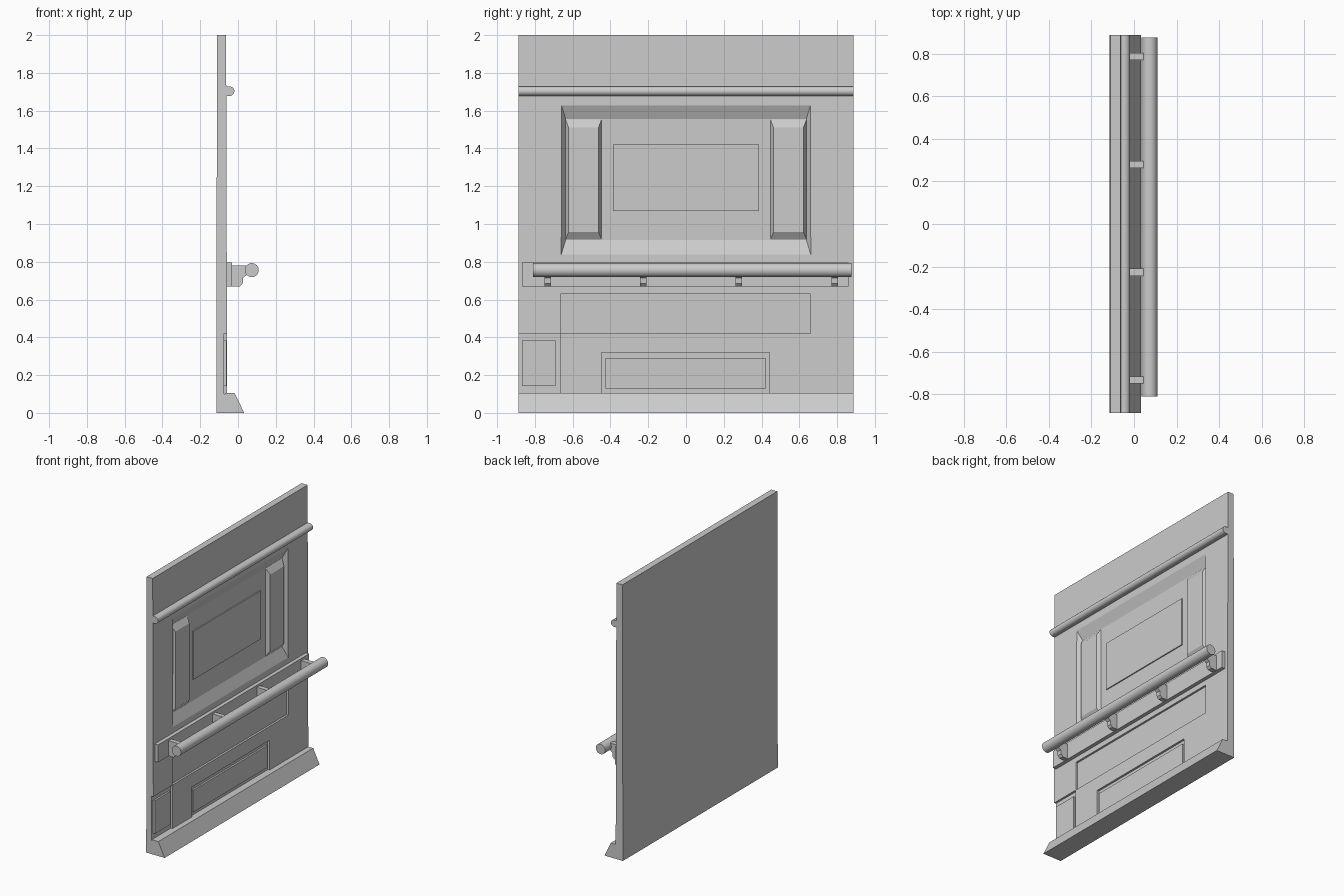
import bpy, bmesh, math

if "Cube" in bpy.data.objects:
    bpy.data.objects.remove(bpy.data.objects["Cube"])

Y0, Y1 = -0.887, 0.887


def make(name, verts, faces):
    me = bpy.data.meshes.new(name)
    bm = bmesh.new()
    vs = [bm.verts.new(v) for v in verts]
    for f in faces:
        bm.faces.new([vs[i] for i in f])
    bmesh.ops.recalc_face_normals(bm, faces=bm.faces)
    bm.to_mesh(me)
    bm.free()
    ob = bpy.data.objects.new(name, me)
    bpy.context.collection.objects.link(ob)
    return ob


def extrude(name, profile, ya, yb, smooth=False):
    """Extrude an (x, z) profile along y."""
    n = len(profile)
    verts = [(x, y, z) for y in (ya, yb) for x, z in profile]
    faces = [tuple(range(n)), tuple(range(n, 2 * n))]
    faces += [(i, (i + 1) % n, (i + 1) % n + n, i + n) for i in range(n)]
    ob = make(name, verts, faces)
    if smooth:
        bpy.context.view_layer.objects.active = ob
        ob.select_set(True)
        bpy.ops.object.shade_smooth_by_angle(angle=math.radians(35))
        ob.select_set(False)
    return ob


def panel(name, xa, ra, xb, rb):
    """Frustum between rectangles (y0, y1, z0, z1) at two x depths."""
    verts = []
    for x, (a, b, c, d) in ((xa, ra), (xb, rb)):
        verts += [(x, a, c), (x, b, c), (x, b, d), (x, a, d)]
    faces = [(0, 1, 2, 3), (4, 5, 6, 7)]
    faces += [(i, (i + 1) % 4, (i + 1) % 4 + 4, i + 4) for i in range(4)]
    return make(name, verts, faces)


def box(name, xa, xb, r):
    return panel(name, xa, r, xb, r)


# Wall slab, front face leaning very slightly back
wall = extrude("wall_slab", [(-0.115, 0), (-0.057, 0), (-0.063, 2), (-0.111, 2)], Y0, Y1)

# Recess cutters: large sloped window, wide band, low centre panel, open corner panel
deep, shallow = -0.093, -0.073
window = panel("window_cutter", deep, (-0.637, 0.637, 0.915, 1.557),
               -0.0605, (-0.66, 0.66, 0.84, 1.63))
# extend the sloped sides past the wall face
for v in window.data.vertices:
    if v.co.x > -0.07:
        v.co.x += 0.01
        v.co.y += math.copysign(0.007, v.co.y)
        v.co.z += 0.023 if v.co.z > 1.2 else -0.023
cutters = [
    window,
    box("band_cutter", shallow, 0.0, (-0.665, 0.66, 0.42, 0.63)),
    box("low_panel_cutter", shallow, 0.0, (-0.447, 0.443, 0.1, 0.32)),
    box("corner_cutter", shallow, 0.0, (-0.95, -0.667, 0.1, 0.4195)),
]
for c in cutters:
    m = wall.modifiers.new(c.name, 'BOOLEAN')
    m.operation = 'DIFFERENCE'
    m.solver = 'EXACT'
    m.object = c
bpy.context.view_layer.objects.active = wall
for m in list(wall.modifiers):
    bpy.ops.object.modifier_apply(modifier=m.name)
for c in cutters:
    bpy.data.objects.remove(c)

# Raised inner panels
box("low_inner_panel", -0.08, -0.06, (-0.427, 0.423, 0.13, 0.29))
box("corner_inner_panel", -0.08, -0.06, (-0.867, -0.69, 0.142, 0.382))
box("window_inner_panel", -0.1, deep + 0.008, (-0.387, 0.387, 1.07, 1.42))

# Bevelled pilasters at both ends of the window
for side, s in (("left", -1), ("right", 1)):
    ya, yb = sorted((0.445 * s, 0.64 * s))
    yc, yd = sorted((0.463 * s, 0.622 * s))
    panel("pilaster_" + side, deep - 0.003, (ya, yb, 0.913, 1.559),
          -0.066, (yc, yd, 0.957, 1.512))

# Skirting at the floor
extrude("skirting", [(-0.07, 0), (0.033, 0), (-0.018, 0.105), (-0.07, 0.105)], Y0, Y1)

# Half-round moulding near the top
nose = [(-0.044 + 0.025 * math.cos(a), 1.703 + 0.025 * math.sin(a))
        for a in [math.pi * (i / 10 - 0.5) for i in range(11)]]
extrude("top_moulding", [(-0.07, 1.678)] + nose + [(-0.07, 1.728)], Y0, Y1, True)

# Handrail with backing board and brackets
box("rail_board", -0.065, -0.032, (-0.868, 0.86, 0.668, 0.795))
circle = [(0.073 + 0.037 * math.cos(math.tau * i / 24), 0.756 + 0.037 * math.sin(math.tau * i / 24))
          for i in range(24)]
extrude("handrail", circle, -0.81, 0.875, True)
bracket = [(-0.035, 0.67), (0.01, 0.67), (0.025, 0.686), (0.027, 0.715),
           (0.05, 0.732), (0.055, 0.78), (-0.035, 0.78)]
for i in range(4):
    y = -0.733 + 0.5065 * i
    extrude(f"rail_bracket_{i + 1}", bracket, y - 0.017, y + 0.017)
